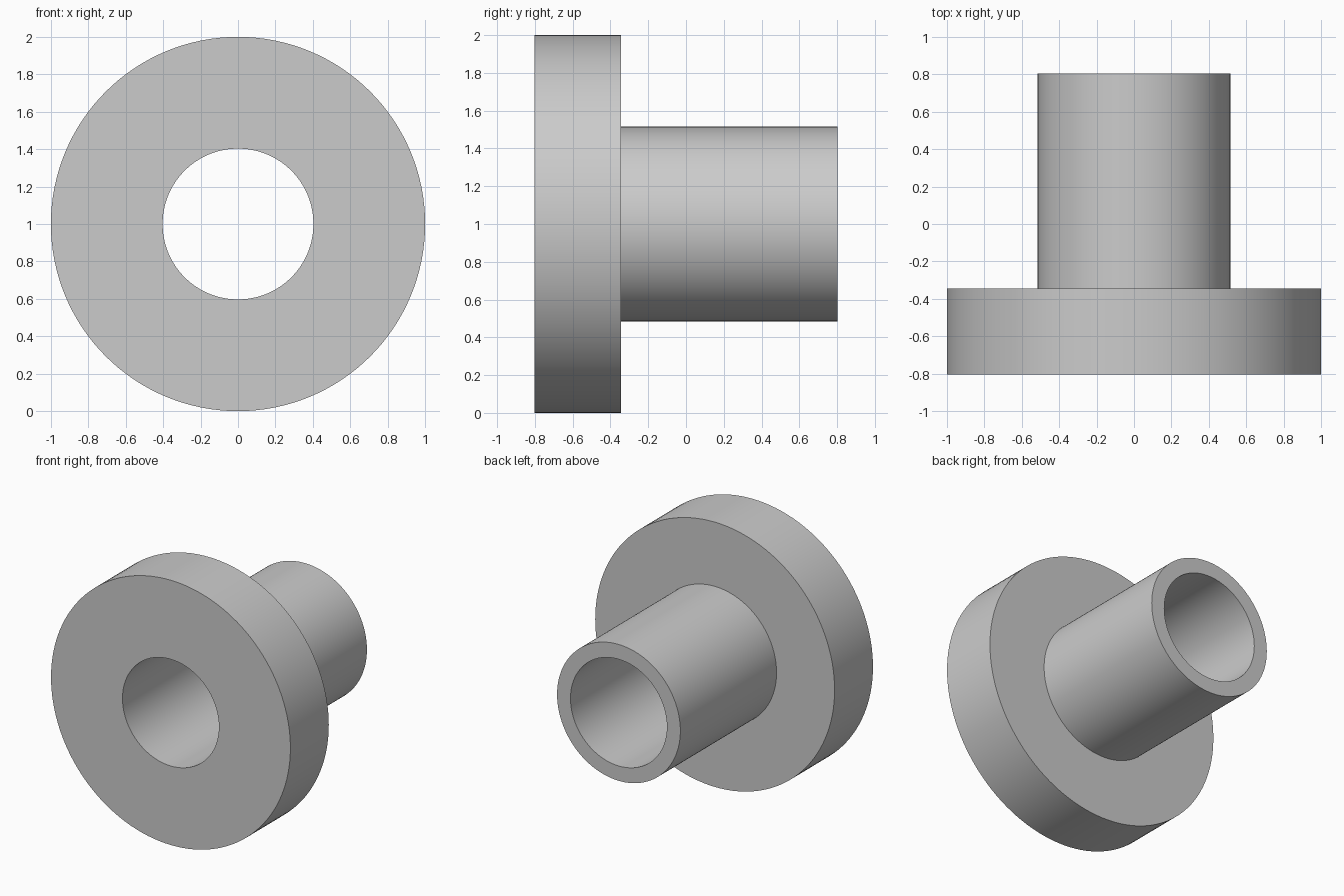
import bpy
import bmesh
from math import pi, radians
from mathutils import Vector

SEGMENTS = 128
FLANGE_R, TUBE_R, BORE_R = 1.0, 0.515, 0.403
FRONT, STEP, BACK = -0.803, -0.345, 0.803

cube = bpy.data.objects.get("Cube")
if cube:
    bpy.data.objects.remove(cube, do_unlink=True)

# Plain grey material
grey = bpy.data.materials.new("plain grey")
colour = (0.6, 0.6, 0.6, 1.0)
grey.diffuse_color = colour
grey.use_nodes = True
grey.node_tree.nodes["Principled BSDF"].inputs["Base Color"].default_value = colour

# Half section of the bushing as (radius, y), spun around the bore axis
section = [(BORE_R, FRONT), (FLANGE_R, FRONT), (FLANGE_R, STEP),
           (TUBE_R, STEP), (TUBE_R, BACK), (BORE_R, BACK)]
bm = bmesh.new()
verts = [bm.verts.new((r, y, 0)) for r, y in section]
edges = [bm.edges.new((v, verts[(i + 1) % len(verts)])) for i, v in enumerate(verts)]
bmesh.ops.spin(bm, geom=verts + edges, cent=Vector(), axis=(0, 1, 0),
               angle=2 * pi, steps=SEGMENTS)
bmesh.ops.remove_doubles(bm, verts=bm.verts[:], dist=0.0001)
bmesh.ops.recalc_face_normals(bm, faces=bm.faces[:])
bmesh.ops.translate(bm, verts=bm.verts[:], vec=(0, 0, FLANGE_R))

mesh = bpy.data.meshes.new("flanged_bushing")
bm.to_mesh(mesh)
bm.free()
mesh.materials.append(grey)
bushing = bpy.data.objects.new("flanged_bushing", mesh)
bpy.context.collection.objects.link(bushing)

# Smooth round walls with sharp rims
bpy.ops.object.select_all(action="DESELECT")
bushing.select_set(True)
bpy.context.view_layer.objects.active = bushing
bpy.ops.object.shade_smooth_by_angle(angle=radians(30))
